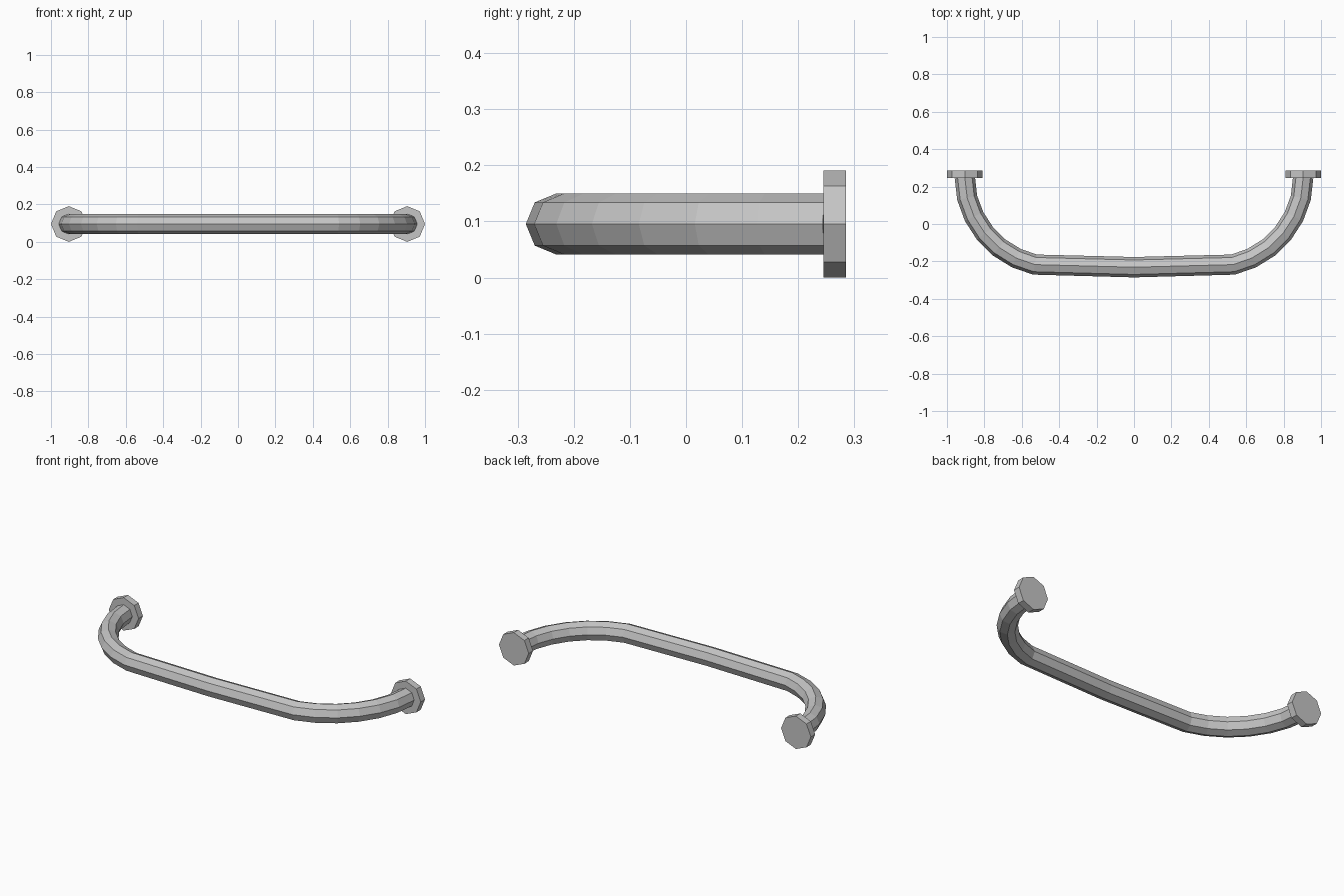
import bpy
import bmesh
import math
from mathutils import Vector

cube = bpy.data.objects.get("Cube")
if cube:
    bpy.data.objects.remove(cube)

SIDES = 8
MID_Z = 0.0955
POST_X = 0.9045

metal = bpy.data.materials.new("grey metal")
metal.use_nodes = True
colour = (0.56, 0.56, 0.56, 1)
metal.diffuse_color = colour
metal.node_tree.nodes["Principled BSDF"].inputs["Base Color"].default_value = colour


def sweep(name, path, radius):
    """Sweep an octagon along a flat path, with closed ends."""
    bm = bmesh.new()
    points = [Vector((x, y, MID_Z)) for x, y in path]
    last = len(points) - 1
    up = Vector((0, 0, 1))
    rings = []
    for i, p in enumerate(points):
        before = (p - points[i - 1]).normalized() if i > 0 else Vector()
        after = (points[i + 1] - p).normalized() if i < last else Vector()
        side = (before + after).normalized().cross(up)
        ring = []
        for k in range(SIDES):
            a = math.tau * k / SIDES
            ring.append(bm.verts.new(p + radius * (side * math.cos(a) + up * math.sin(a))))
        rings.append(ring)
    for a, b in zip(rings, rings[1:]):
        for k in range(SIDES):
            n = (k + 1) % SIDES
            bm.faces.new((a[k], a[n], b[n], b[k]))
    bm.faces.new(rings[0])
    bm.faces.new(rings[-1])
    bmesh.ops.recalc_face_normals(bm, faces=bm.faces[:])
    mesh = bpy.data.meshes.new(name)
    bm.to_mesh(mesh)
    bm.free()
    mesh.materials.append(metal)
    obj = bpy.data.objects.new(name, mesh)
    bpy.context.collection.objects.link(obj)


# Bent grip: one half of the path, mirrored about the bowed middle
half = [(POST_X, 0.25), (0.892, 0.14), (0.855, 0.04), (0.797, -0.05),
        (0.722, -0.125), (0.63, -0.182), (0.53, -0.217)]
sweep("grip_bar", half + [(0, -0.231)] + [(-x, y) for x, y in reversed(half)], 0.0545)

# Mounting flanges
for label, sign in (("left", 1), ("right", -1)):
    sweep(label + "_flange", [(sign * POST_X, 0.245), (sign * POST_X, 0.285)], MID_Z)
